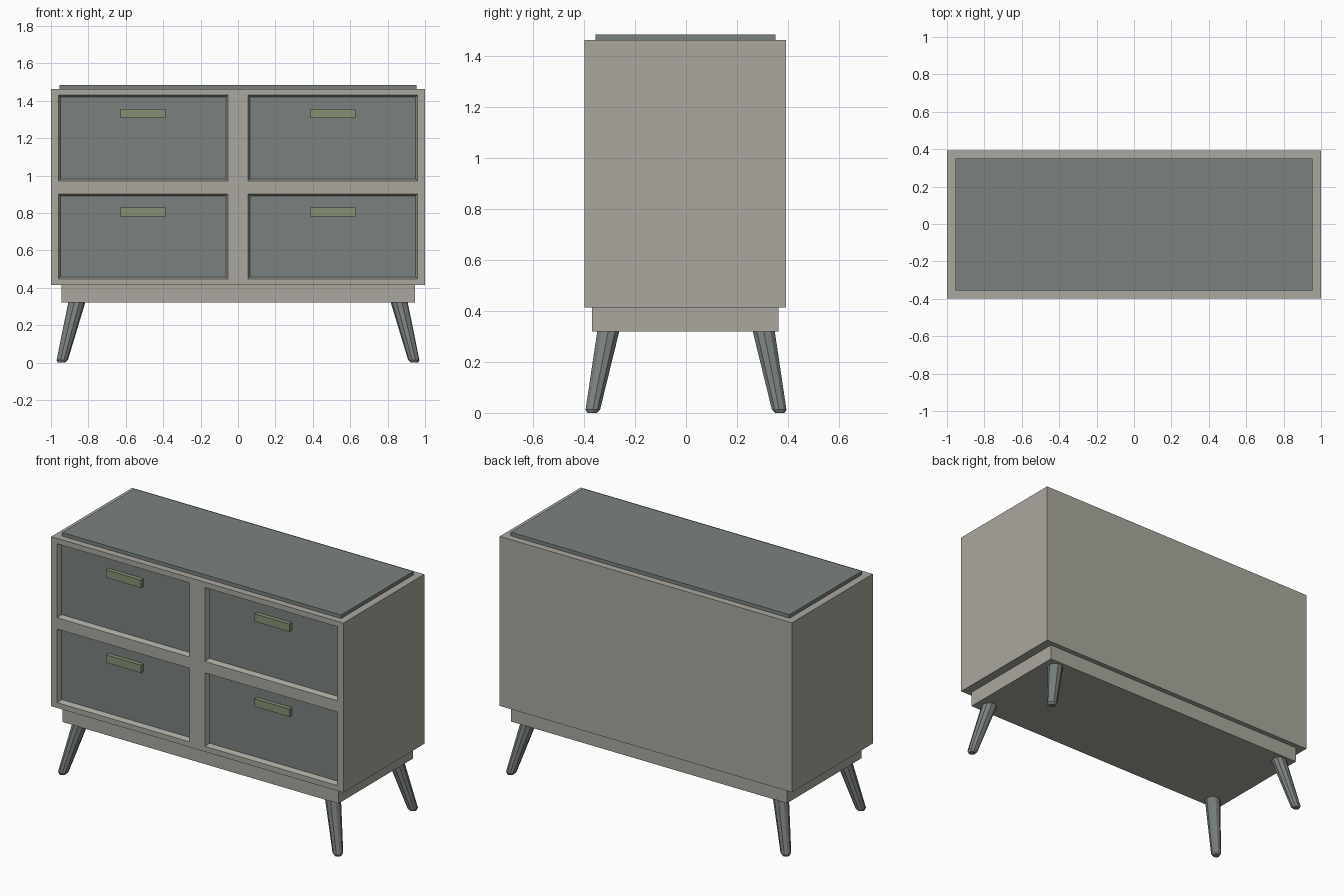
import bpy, bmesh
from math import cos, sin, tau
from mathutils import Vector

if "Cube" in bpy.data.objects:
    bpy.data.objects.remove(bpy.data.objects["Cube"], do_unlink=True)


def material(name, rgb):
    m = bpy.data.materials.new(name)
    m.use_nodes = True
    m.diffuse_color = (*rgb, 1)
    m.node_tree.nodes["Principled BSDF"].inputs["Base Color"].default_value = (*rgb, 1)
    return m


BEIGE = material("warm grey", (0.40, 0.39, 0.34))
SLATE = material("slate grey", (0.195, 0.222, 0.213))
OLIVE = material("olive handle", (0.245, 0.28, 0.175))


def finish(bm, name, *mats):
    bmesh.ops.recalc_face_normals(bm, faces=bm.faces[:])
    mesh = bpy.data.meshes.new(name)
    bm.to_mesh(mesh)
    bm.free()
    for m in mats:
        mesh.materials.append(m)
    obj = bpy.data.objects.new(name, mesh)
    bpy.context.collection.objects.link(obj)
    return obj


def box_mesh(low, high):
    bm = bmesh.new()
    bmesh.ops.create_cube(bm, size=1)
    low, high = Vector(low), Vector(high)
    for v in bm.verts:
        v.co = (low + high) / 2 + v.co * (high - low)
    return bm


def box(name, low, high, mat):
    return finish(box_mesh(low, high), name, mat)


FRONT, BACK = -0.398, 0.393
RECESS = 0.03
columns = (-0.96, -0.053, 0.053, 0.96)
rows = (0.447, 0.902, 0.972, 1.43)

# Cabinet body with four bevelled drawer recesses
bm = box_mesh((-1, FRONT, 0.414), (1, BACK, 1.463))
cuts = [((x, 0, 0), (1, 0, 0)) for x in columns] + [((0, 0, z), (0, 0, 1)) for z in rows]
for point, normal in cuts:
    bmesh.ops.bisect_plane(bm, geom=bm.verts[:] + bm.edges[:] + bm.faces[:],
                           plane_co=point, plane_no=normal)


def in_pair(value, stops):
    return stops[0] < value < stops[1] or stops[2] < value < stops[3]


bm.normal_update()
drawers = []
for f in bm.faces:
    c = f.calc_center_median()
    if f.normal.y < -0.9 and in_pair(c.x, columns) and in_pair(c.z, rows):
        drawers.append(f)
bmesh.ops.inset_individual(bm, faces=drawers, thickness=0.015, depth=-RECESS)
for f in drawers:
    f.material_index = 1
finish(bm, "cabinet_body", BEIGE, SLATE)

# Top panel and plinth
box("top_panel", (-0.955, -0.356, 1.455), (0.955, 0.351, 1.485), SLATE)
box("plinth", (-0.945, -0.368, 0.32), (0.945, 0.362, 0.42), BEIGE)

# Drawer handles
for side, x in (("right", -0.508), ("left", 0.508)):
    for level, z in (("lower", 0.806), ("upper", 1.332)):
        box(f"{level}_{side}_handle", (x - 0.12, FRONT + 0.004, z - 0.024),
            (x + 0.12, FRONT + RECESS + 0.01, z + 0.024), OLIVE)


# Splayed, tapered legs with a chamfered foot
def leg(name, sx, sy, sides=10):
    foot, top = Vector((0.943, 0.368, 0)), Vector((0.86, 0.303, 0.33))
    bm = bmesh.new()
    rings = []
    for t, radius in ((0, 0.02), (0.04, 0.03), (1, 0.046)):
        c = foot.lerp(top, t)
        rings.append([bm.verts.new((sx * (c.x + radius * cos(tau * i / sides)),
                                    sy * (c.y + radius * sin(tau * i / sides)), c.z))
                      for i in range(sides)])
    for a, b in zip(rings, rings[1:]):
        for i in range(sides):
            j = (i + 1) % sides
            bm.faces.new((a[i], a[j], b[j], b[i]))
    bm.faces.new(rings[0])
    bm.faces.new(rings[-1])
    finish(bm, name, SLATE)


for depth, sy in (("front", -1), ("back", 1)):
    for side, sx in (("right", -1), ("left", 1)):
        leg(f"{depth}_{side}_leg", sx, sy)
